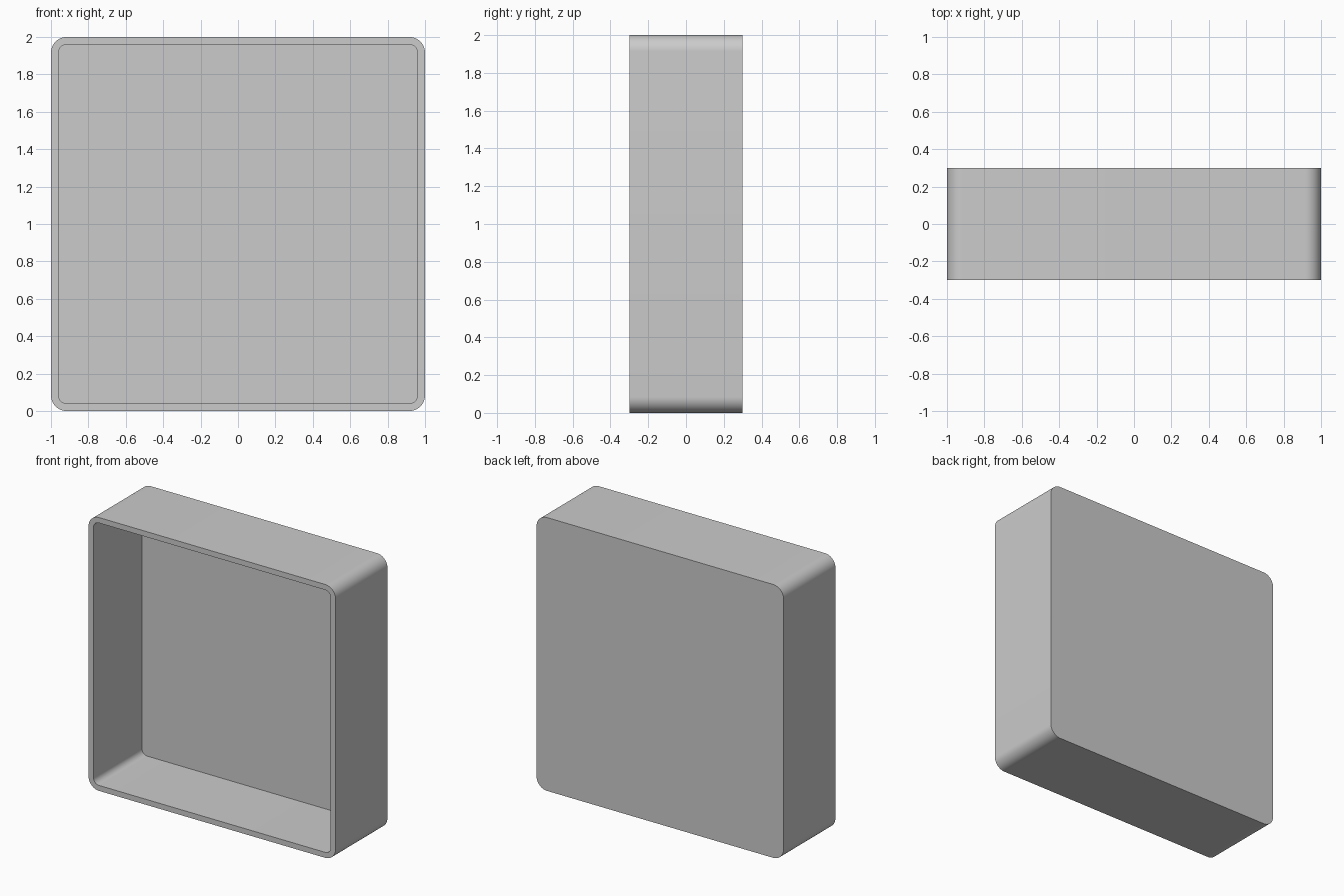
import bpy, bmesh, math

if "Cube" in bpy.data.objects:
    bpy.data.objects.remove(bpy.data.objects["Cube"])

HALF, DEPTH, WALL, RADIUS, SEG = 1.0, 0.6, 0.04, 0.085, 12


def rounded_loop(bm, half, radius, y):
    """Ring of vertices around a rounded square centred on z = 1."""
    ring = []
    for k, (sx, sz) in enumerate([(1, 1), (-1, 1), (-1, -1), (1, -1)]):
        for i in range(SEG + 1):
            a = math.pi / 2 * (k + i / SEG)
            ring.append(bm.verts.new((sx * (half - radius) + radius * math.cos(a), y,
                                      HALF + sz * (half - radius) + radius * math.sin(a))))
    return ring


def bridge(bm, a, b):
    for i in range(len(a)):
        j = (i + 1) % len(a)
        bm.faces.new((a[i], a[j], b[j], b[i]))


bm = bmesh.new()
# Back panel, outer wall, front rim, inner wall, recess floor
rings = [rounded_loop(bm, HALF, RADIUS, DEPTH / 2),
         rounded_loop(bm, HALF, RADIUS, -DEPTH / 2),
         rounded_loop(bm, HALF - WALL, RADIUS - WALL, -DEPTH / 2),
         rounded_loop(bm, HALF - WALL, RADIUS - WALL, DEPTH / 2 - WALL)]
for a, b in zip(rings, rings[1:]):
    bridge(bm, a, b)
bm.faces.new(rings[0])
bm.faces.new(rings[-1])
bmesh.ops.recalc_face_normals(bm, faces=bm.faces)

mesh = bpy.data.meshes.new("open_box")
bm.to_mesh(mesh)
bm.free()
box = bpy.data.objects.new("open_box", mesh)
bpy.context.collection.objects.link(box)

# Smooth corners, sharp rims
bpy.context.view_layer.objects.active = box
box.select_set(True)
bpy.ops.object.shade_smooth_by_angle(angle=math.radians(30))
